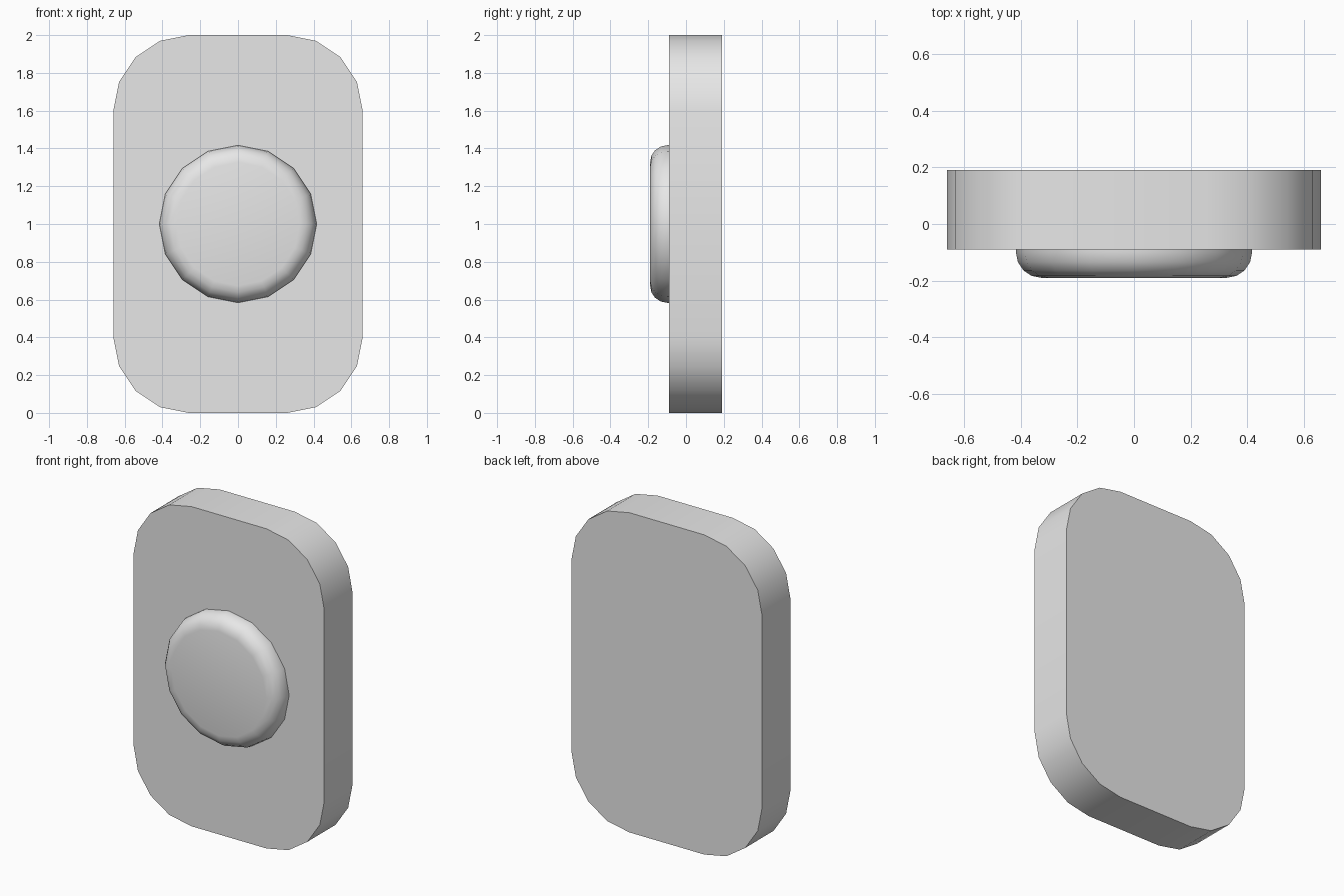
import bpy, bmesh
from math import sin, cos, pi

cube = bpy.data.objects.get("Cube")
if cube:
    bpy.data.objects.remove(cube, do_unlink=True)

grey = bpy.data.materials.new("plain_grey")
grey.use_nodes = True
grey.diffuse_color = (0.8, 0.8, 0.8, 1)
grey.node_tree.nodes["Principled BSDF"].inputs["Base Color"].default_value = (0.8, 0.8, 0.8, 1)


def stack_rings(name, rings):
    """Bridge rings of points, front to back, and cap both ends."""
    bm = bmesh.new()
    loops = [[bm.verts.new(p) for p in ring] for ring in rings]
    n = len(loops[0])
    for a, b in zip(loops, loops[1:]):
        for i in range(n):
            j = (i + 1) % n
            bm.faces.new((a[i], a[j], b[j], b[i]))
    bm.faces.new(loops[0])
    bm.faces.new(loops[-1][::-1])
    bmesh.ops.recalc_face_normals(bm, faces=bm.faces)
    mesh = bpy.data.meshes.new(name)
    bm.to_mesh(mesh)
    bm.free()
    mesh.materials.append(grey)
    obj = bpy.data.objects.new(name, mesh)
    bpy.context.collection.objects.link(obj)
    bpy.ops.object.select_all(action="DESELECT")
    obj.select_set(True)
    bpy.context.view_layer.objects.active = obj
    return obj


# Back plate: upright slab with rounded corners of four segments
half_w, radius, steps = 0.66, 0.4, 4
front, back = -0.09, 0.19
outline = []
for corner, (sx, sz) in enumerate([(1, 1), (-1, 1), (-1, -1), (1, -1)]):
    for k in range(steps + 1):
        a = (corner + k / steps) * pi / 2
        outline.append((sx * (half_w - radius) + radius * cos(a),
                        1 + sz * (1 - radius) + radius * sin(a)))
stack_rings("back_plate", [[(x, y, z) for x, z in outline] for y in (front, back)])
bpy.ops.object.shade_smooth_by_angle(angle=pi / 6)

# Button: sixteen-sided disc with a rounded front rim, seated on the plate
sides, disc_r, rim = 16, 0.417, 0.09
profile = []
for k in range(5):
    a = k / 4 * pi / 2
    profile.append((disc_r - rim + rim * sin(a), -0.1 - rim * cos(a)))
profile.append((disc_r, front + 0.01))
stack_rings("button", [[(r * cos(2 * pi * i / sides), y, 1 + r * sin(2 * pi * i / sides))
                        for i in range(sides)] for r, y in profile])
bpy.ops.object.shade_smooth_by_angle(angle=pi / 4)
